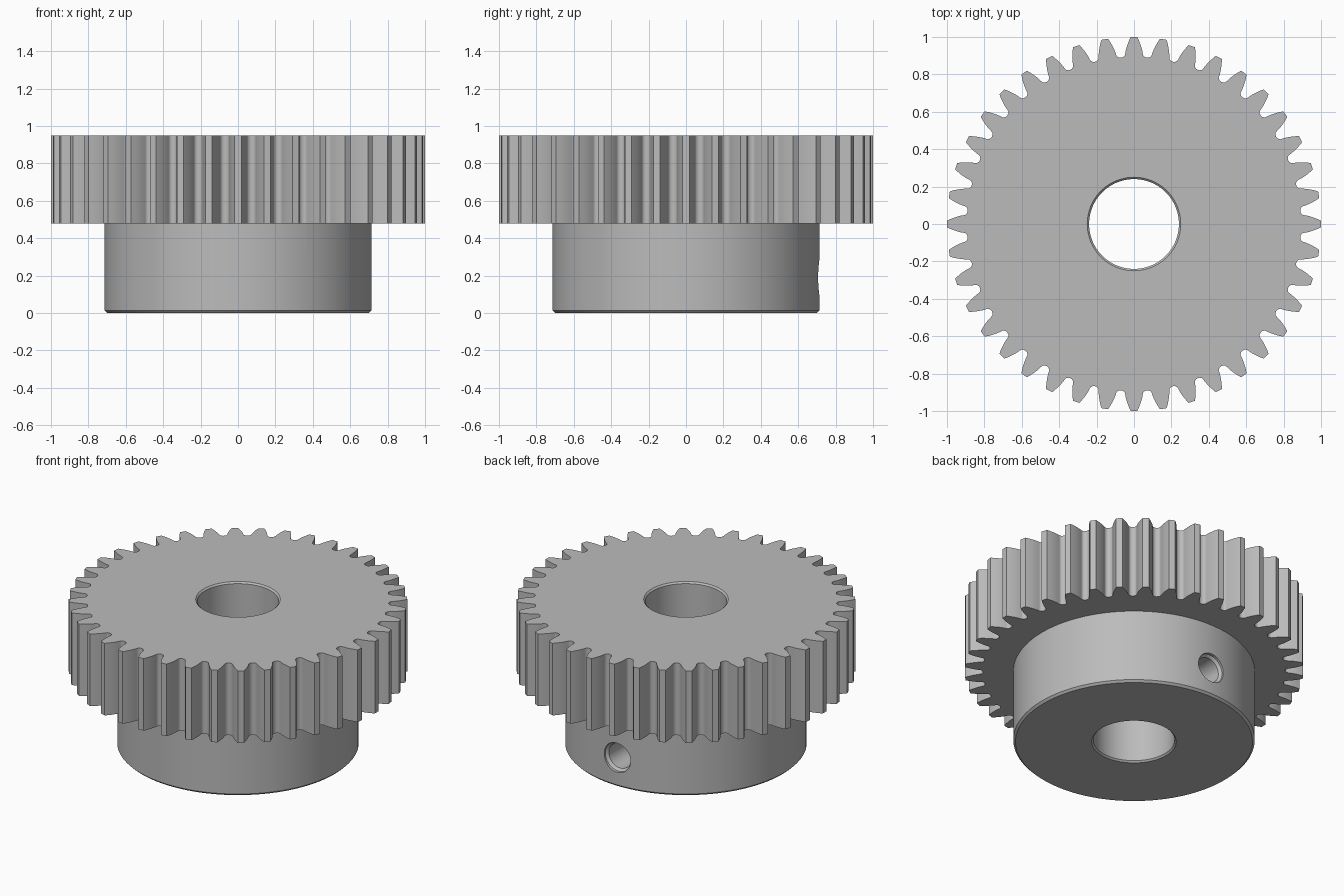
import bpy, bmesh, math
from mathutils import Matrix

cube = bpy.data.objects.get("Cube")
if cube:
    bpy.data.objects.remove(cube, do_unlink=True)

TEETH = 40
TIP = 1.0
PITCH = TIP * TEETH / (TEETH + 2)
BASE = PITCH * math.cos(math.radians(20))
GEAR_Z, TOP = 0.48, 0.95

steel = bpy.data.materials.new("grey steel")
steel.use_nodes = True
steel.diffuse_color = (0.5, 0.5, 0.5, 1)
steel.node_tree.nodes["Principled BSDF"].inputs["Base Color"].default_value = (0.5, 0.5, 0.5, 1)


def finish(name, bm):
    bmesh.ops.recalc_face_normals(bm, faces=bm.faces)
    mesh = bpy.data.meshes.new(name)
    bm.to_mesh(mesh)
    bm.free()
    mesh.materials.append(steel)
    obj = bpy.data.objects.new(name, mesh)
    bpy.context.collection.objects.link(obj)
    return obj


def lathe(name, profile, segments, matrix=Matrix()):
    """Solid of revolution from (radius, height) rings, capped at both ends."""
    bm = bmesh.new()
    rings = []
    for r, z in profile:
        angles = [math.tau * i / segments for i in range(segments)]
        rings.append([bm.verts.new((r * math.cos(a), r * math.sin(a), z)) for a in angles])
    for low, high in zip(rings, rings[1:]):
        for i in range(segments):
            j = (i + 1) % segments
            bm.faces.new((low[i], low[j], high[j], high[i]))
    bm.faces.new(rings[0])
    bm.faces.new(rings[-1])
    bm.transform(matrix)
    return finish(name, bm)


def half_angle(r):
    """Half the angular thickness of an involute tooth at radius r."""
    def inv(a):
        return math.tan(a) - a
    return math.pi / (2 * TEETH) + inv(math.radians(20)) - inv(math.acos(BASE / r))


def gear_outline():
    foot = 0.911
    step = math.tau / TEETH
    gap = step / 2 - half_angle(foot)
    # Right half of a tooth: tip, involute flank, then rounded root
    half = [(TIP, half_angle(TIP))]
    half += [(r, half_angle(r)) for r in (0.983, 0.965, 0.947, 0.929, foot)]
    for k in range(1, 5):
        t = k * math.pi / 8
        half.append((foot - 0.019 * math.sin(t), step / 2 - gap * math.cos(t)))
    tooth = [(r, -a) for r, a in reversed(half[:-1])] + half
    return [(r, a + n * step) for n in range(TEETH) for r, a in tooth]


def combine(target, other, operation):
    mod = target.modifiers.new(operation.lower(), 'BOOLEAN')
    mod.operation = operation
    mod.solver = 'EXACT'
    mod.object = other
    other.hide_render = True
    bpy.context.view_layer.objects.active = target
    bpy.ops.object.modifier_apply(modifier=mod.name)
    bpy.data.objects.remove(other, do_unlink=True)


# Toothed wheel
bm = bmesh.new()
face = bm.faces.new([bm.verts.new((r * math.cos(a), r * math.sin(a), GEAR_Z)) for r, a in gear_outline()])
extruded = bmesh.ops.extrude_face_region(bm, geom=[face])
top = [v for v in extruded["geom"] if isinstance(v, bmesh.types.BMVert)]
bmesh.ops.translate(bm, verts=top, vec=(0, 0, TOP - GEAR_Z))
gear = finish("gear_with_hub", bm)

# Hub with a chamfered lower rim
hub = lathe("hub", [(0.7, 0), (0.713, 0.013), (0.713, 0.6)], 128)
combine(gear, hub, 'UNION')

# Shaft bore, chamfered at both ends
bore = lathe("bore_cutter", [(0.26, -0.01), (0.24, 0.01), (0.24, TOP - 0.01), (0.26, TOP + 0.01)], 96)
combine(gear, bore, 'DIFFERENCE')

# Set screw hole through the back of the hub
along_y = Matrix.Translation((0, 0, 0.19)) @ Matrix.Rotation(-math.pi / 2, 4, 'X')
screw = lathe("screw_hole_cutter", [(0.08, 0.1), (0.08, 0.68), (0.095, 0.695), (0.095, 0.8)], 48, along_y)
combine(gear, screw, 'DIFFERENCE')

# Smooth curved walls, crisp edges
bpy.ops.object.select_all(action='DESELECT')
gear.select_set(True)
bpy.context.view_layer.objects.active = gear
bpy.ops.object.shade_smooth_by_angle(angle=math.radians(30))
